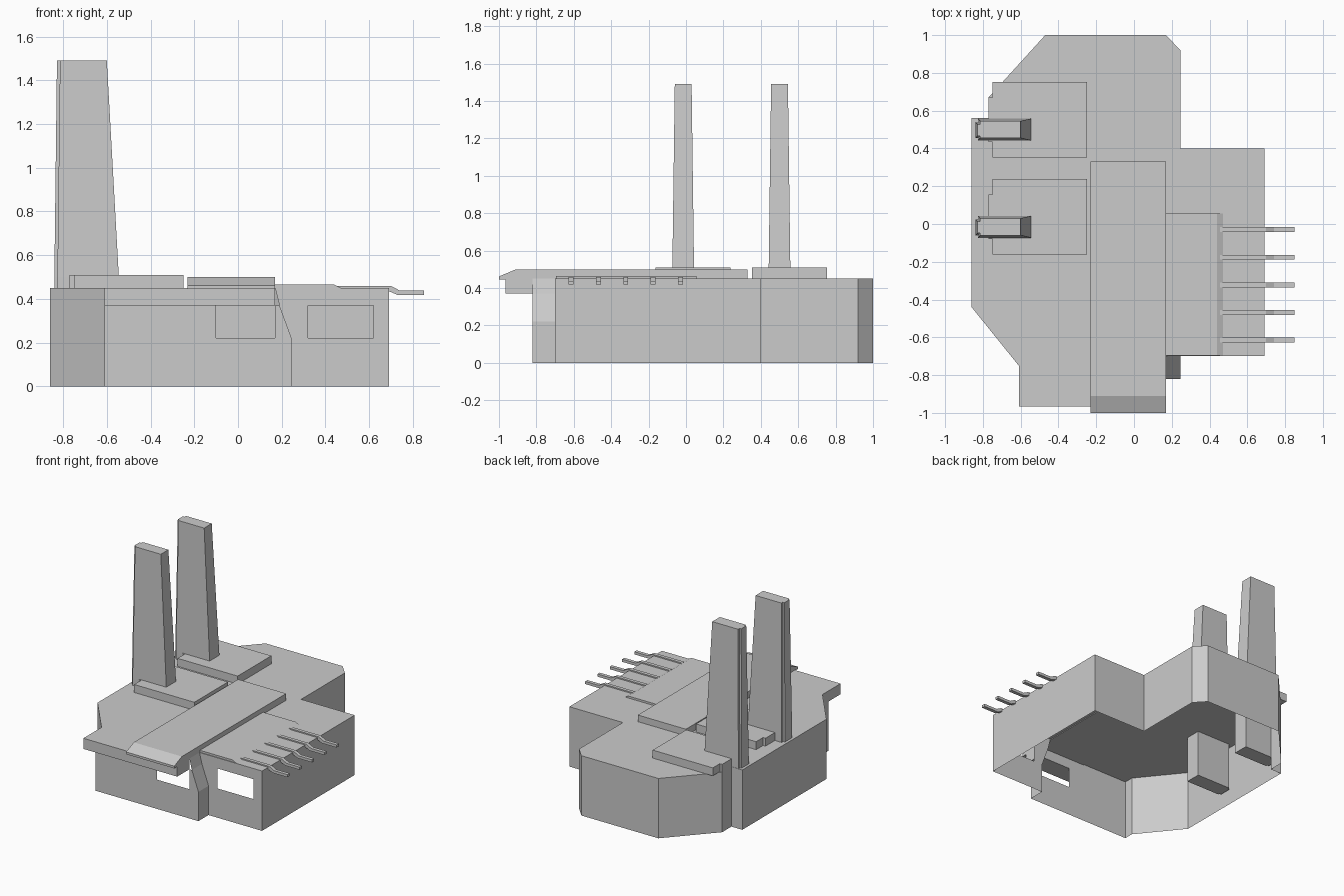
import bpy, bmesh
from mathutils import Vector

if "Cube" in bpy.data.objects:
    bpy.data.objects.remove(bpy.data.objects["Cube"])


def make(name, faces):
    """Object from a list of faces, each a list of 3D points; shared points are welded."""
    bm = bmesh.new()
    for f in faces:
        bm.faces.new([bm.verts.new(p) for p in f])
    bmesh.ops.remove_doubles(bm, verts=bm.verts, dist=0.0005)
    bmesh.ops.recalc_face_normals(bm, faces=bm.faces)
    me = bpy.data.meshes.new(name)
    bm.to_mesh(me)
    bm.free()
    ob = bpy.data.objects.new(name, me)
    bpy.context.collection.objects.link(ob)
    return ob


def loft(name, rings):
    """Closed solid through matching rings of points."""
    faces = [rings[0][::-1], rings[-1]]
    n = len(rings[0])
    for a, b in zip(rings, rings[1:]):
        faces += [[a[i], a[(i + 1) % n], b[(i + 1) % n], b[i]] for i in range(n)]
    return make(name, faces)


def prism_z(name, pts, z0, z1):
    return loft(name, [[(x, y, z) for x, y in pts] for z in (z0, z1)])


def prism_y(name, pts, y0, y1):
    return loft(name, [[(x, y, z) for x, z in pts] for y in (y0, y1)])


def wall(a, b, z0=0, z1=0.45):
    return [(*a, z0), (*b, z0), (*b, z1), (*a, z1)]


def xz(y, *pts):
    return [(x, y, z) for x, z in pts]


H = 0.45

# Main hall: roof sheet and open-bottomed walls
outline = [(0.245, 0.40), (0.245, 0.92), (0.17, 1.0), (-0.47, 1.0), (-0.77, 0.67),
           (-0.77, 0.56), (-0.86, 0.56), (-0.86, -0.44), (-0.61, -0.75), (-0.61, -0.82)]
faces = [wall(a, b) for a, b in zip(outline, outline[1:])]
faces.append([(x, y, H) for x, y in outline + [(0.17, -0.82), (0.17, -0.70), (0.245, -0.70)]])
# Front wall around its window, with sloping right corner
faces += [
    xz(-0.82, (-0.61, 0), (-0.10, 0), (-0.10, 0.37), (-0.61, 0.37)),
    xz(-0.82, (-0.10, 0), (0.17, 0), (0.17, 0.22), (-0.10, 0.22)),
    xz(-0.82, (0.17, 0), (0.245, 0), (0.245, 0.22), (0.19, 0.37), (0.17, 0.37)),
    wall((0.245, -0.82), (0.245, -0.70), 0, 0.22),
    [(0.245, -0.82, 0.22), (0.245, -0.70, 0.22), (0.19, -0.70, 0.37), (0.19, -0.82, 0.37)],
    [(0.19, -0.82, 0.37), (0.19, -0.70, 0.37), (0.17, -0.70, H), (0.17, -0.82, H)],
    xz(-0.70, (0.245, 0.22), (0.245, H), (0.17, H), (0.19, 0.37)),
]
make("main_hall", faces)

# Front roof overhang
prism_z("front_overhang", [(-0.61, -0.965), (0.17, -0.965), (0.17, -0.82), (-0.61, -0.82)], 0.37, H)

# Side annex with a window in its front wall
x0, x1, y0, y1 = 0.245, 0.69, -0.70, 0.40
make("side_annex", [
    wall((x1, y0), (x1, y1)),
    wall((x1, y1), (x0, y1)),
    [(x0, y0, H), (x1, y0, H), (x1, y1, H), (x0, y1, H)],
    xz(y0, (x0, 0), (0.32, 0), (0.32, H), (x0, H)),
    xz(y0, (0.62, 0), (x1, 0), (x1, H), (0.62, H)),
    xz(y0, (0.32, 0), (0.62, 0), (0.62, 0.22), (0.32, 0.22)),
    xz(y0, (0.32, 0.37), (0.62, 0.37), (0.62, H), (0.32, H)),
])

# Long raised roof slab with sloped front
slab = [(-1.0, 0.445), (0.33, 0.445), (0.33, 0.50), (-0.91, 0.50), (-1.0, 0.462)]
loft("roof_slab", [[(x, y, z) for y, z in slab] for x in (-0.23, 0.17)])

# Thin annex roof plate and the five pipes leaving it
prism_y("annex_roof_plate", [(0.17, H), (0.47, H), (0.44, 0.465), (0.17, 0.465)], -0.695, 0.055)
pipe = [(0.455, 0.435), (0.69, 0.435), (0.73, 0.418), (0.85, 0.418),
        (0.85, 0.438), (0.74, 0.438), (0.70, 0.459), (0.455, 0.459)]
for i in range(5):
    y = -0.03 - 0.146 * i
    prism_y(f"roof_pipe_{i + 1}", pipe, y - 0.013, y + 0.013)

# Two chimneys, each on a stepped pad
for i, cy in enumerate((0.50, -0.015)):
    pad = [(-0.25, cy - 0.147), (-0.25, cy + 0.253), (-0.75, cy + 0.253), (-0.75, cy + 0.17),
           (-0.77, cy + 0.17), (-0.77, cy - 0.065), (-0.75, cy - 0.065), (-0.75, cy - 0.147)]
    prism_z(f"chimney_pad_{i + 1}", pad, H, 0.51)
    rings = []
    for z, xl, xr, w in ((0.10, -0.84, -0.545, 0.058), (0.50, -0.84, -0.545, 0.058),
                         (1.49, -0.828, -0.60, 0.045)):
        r = xl + 0.014
        rings.append([(xr, cy - w, z), (xr, cy + w, z), (r, cy + w, z), (r, cy + w - 0.018, z),
                      (xl, cy + w - 0.018, z), (xl, cy - w + 0.012, z),
                      (r, cy - w + 0.012, z), (r, cy - w, z)])
    loft(f"chimney_{i + 1}", rings)
